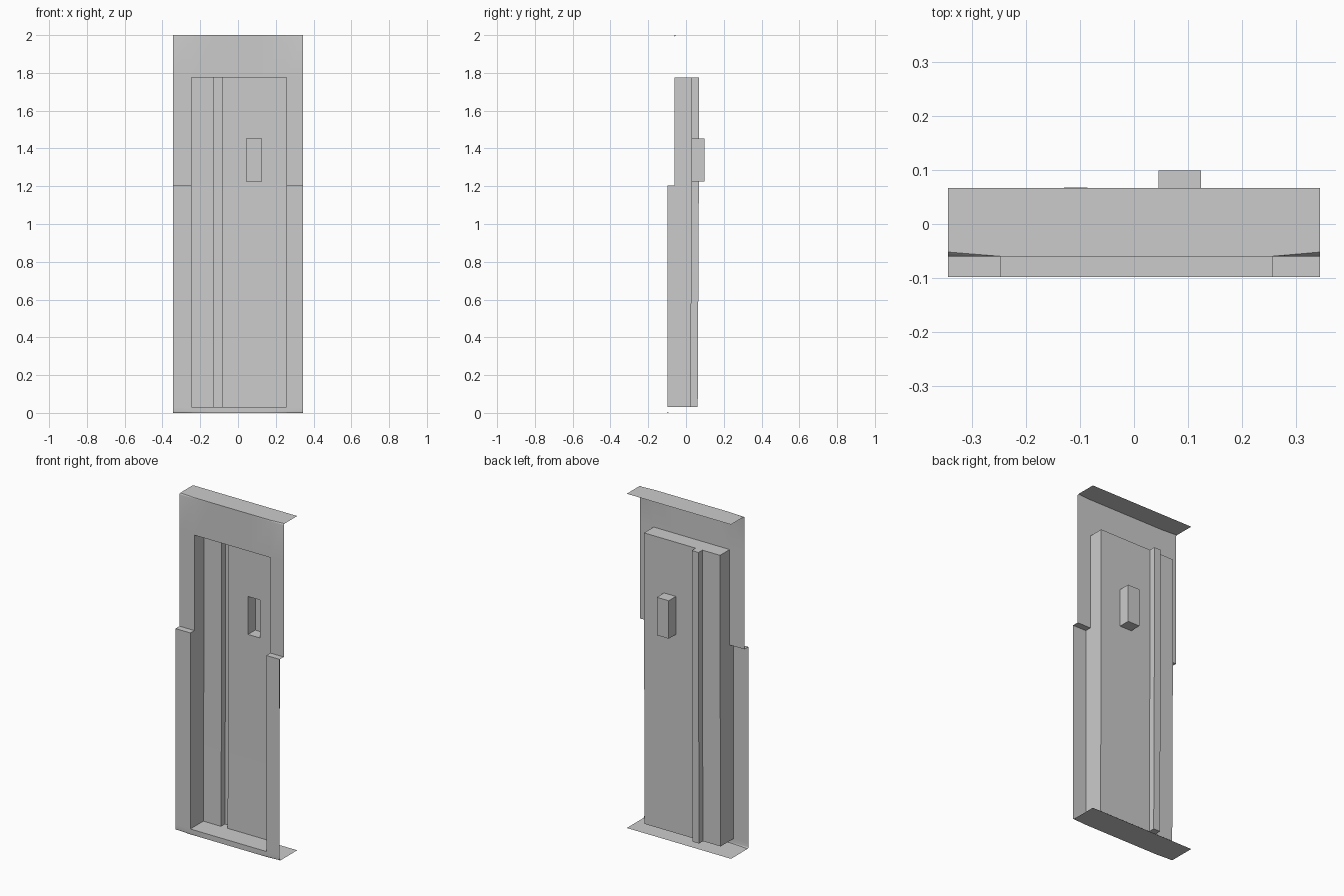
import bpy, bmesh

if "Cube" in bpy.data.objects:
    bpy.data.objects.remove(bpy.data.objects["Cube"])

UPPER, LOWER = -0.06, -0.098        # front faces of the frame
PANEL, RIB, POCKET = 0.031, 0.068, 0.099
FLANGE = 0.067
XS = [-0.345, -0.247, -0.13, -0.086, 0.045, 0.124, 0.256, 0.345]
ZS = [0, 0.032, 1.205, 1.225, 1.452, 1.776, 2.0]


def in_opening(i, j):
    return 1 <= i <= 5 and 1 <= j <= 4


def depth(i, j):
    """Depth (y) of the folded sheet in each grid cell."""
    if not in_opening(i, j):
        return LOWER if j < 2 else UPPER
    if i == 2:
        return RIB
    if i == 4 and j == 3:
        return POCKET
    return PANEL


def stepped_sheet(keep, rim):
    """Flat cells at their depth, joined by walls where depth changes."""
    bm = bmesh.new()

    def quad(*pts):
        bm.faces.new([bm.verts.new(p) for p in pts])

    nx, nz = len(XS) - 1, len(ZS) - 1
    for i in range(nx):
        for j in range(nz):
            x0, x1, z0, z1 = XS[i], XS[i + 1], ZS[j], ZS[j + 1]
            y = depth(i, j)
            if keep(i, j):
                quad((x0, y, z0), (x1, y, z0), (x1, y, z1), (x0, y, z1))
            if i + 1 < nx and rim((keep(i, j), keep(i + 1, j))):
                y2 = depth(i + 1, j)
                if y2 != y:
                    quad((x1, y, z0), (x1, y2, z0), (x1, y2, z1), (x1, y, z1))
            if j + 1 < nz and rim((keep(i, j), keep(i, j + 1))):
                y2 = depth(i, j + 1)
                if y2 != y:
                    quad((x0, y, z1), (x1, y, z1), (x1, y2, z1), (x0, y2, z1))
    return bm


def finish(bm, name):
    bmesh.ops.recalc_face_normals(bm, faces=bm.faces)
    me = bpy.data.meshes.new(name)
    bm.to_mesh(me)
    bm.free()
    ob = bpy.data.objects.new(name, me)
    bpy.context.collection.objects.link(ob)
    bpy.ops.object.select_all(action='DESELECT')
    ob.select_set(True)
    bpy.context.view_layer.objects.active = ob
    bpy.ops.object.shade_smooth_by_angle(angle=0.7)
    return ob


# Outer frame, stepped at mid height
bm = stepped_sheet(lambda i, j: not in_opening(i, j), all)
bmesh.ops.remove_doubles(bm, verts=bm.verts, dist=1e-4)

# Top and bottom flanges folded backwards
ends = [e for e in bm.edges
        if all(v.co.z < 1e-4 for v in e.verts) or all(v.co.z > 1.999 for v in e.verts)]
ext = bmesh.ops.extrude_edge_only(bm, edges=ends)
for v in ext["geom"]:
    if isinstance(v, bmesh.types.BMVert):
        v.co.y = FLANGE

# Rounded top and bottom folds
folds = [e for e in bm.edges if all(v.co.y < -0.05 for v in e.verts)
         and (all(v.co.z > 1.999 for v in e.verts) or all(v.co.z < 1e-4 for v in e.verts))]
bmesh.ops.bevel(bm, geom=folds, offset=0.008, segments=3, profile=0.5, affect='EDGES')
finish(bm, "outer_frame")

# Recessed panel with vertical rib and handle pocket
bm = stepped_sheet(in_opening, any)
bmesh.ops.remove_doubles(bm, verts=bm.verts, dist=1e-4)
for v in bm.verts:
    if v.co.y > 0 and v.co.z < 1.2:          # panel leans slightly
        v.co.y -= 0.006
finish(bm, "recessed_panel")
